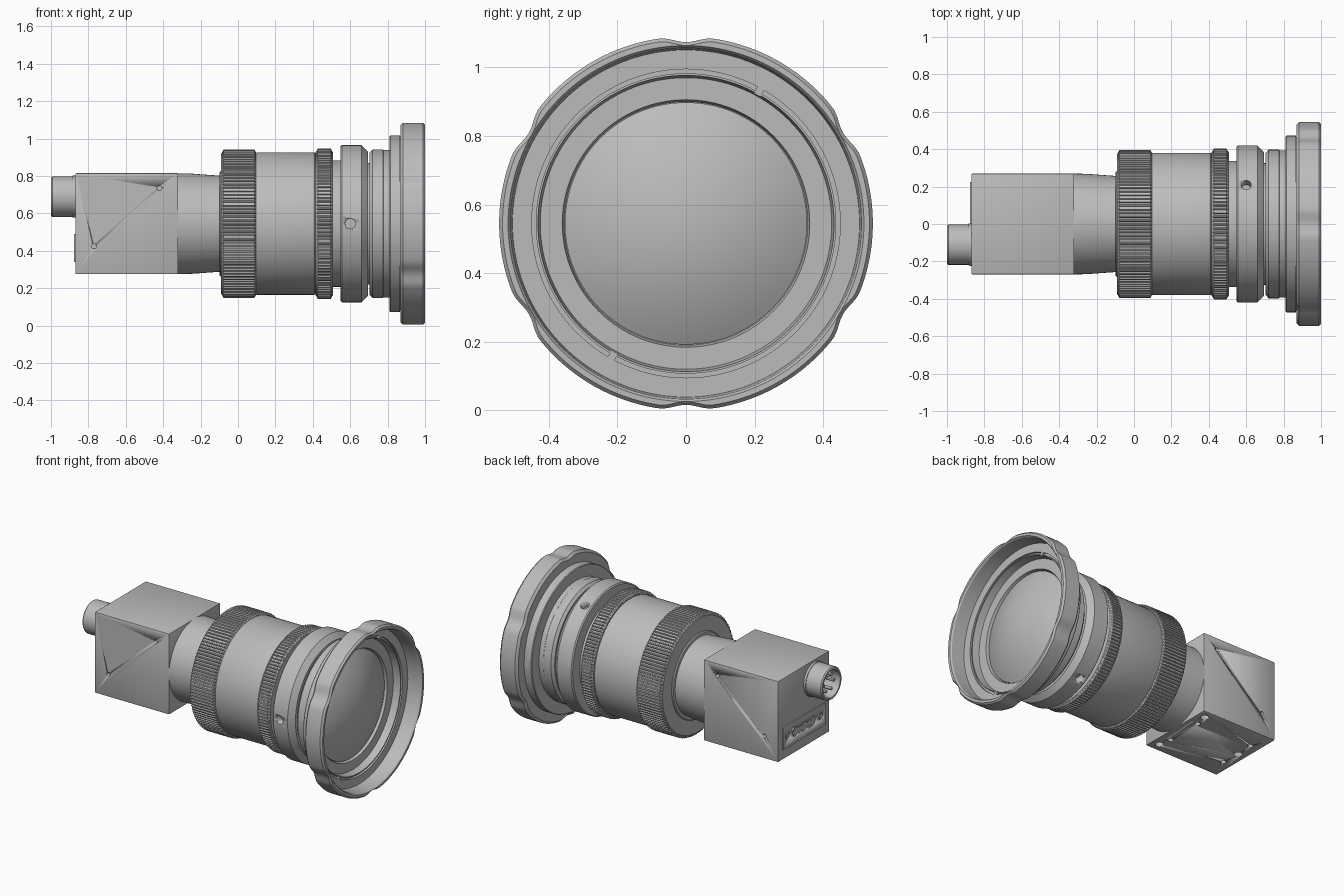
import bpy, bmesh
from math import pi, sin, cos, radians
from mathutils import Matrix, Vector

if "Cube" in bpy.data.objects:
    bpy.data.objects.remove(bpy.data.objects["Cube"])

ZC = 0.545  # height of the optical axis
TAU = 2 * pi

grey = bpy.data.materials.new("satin grey")
grey.use_nodes = True
grey.diffuse_color = (0.5, 0.5, 0.5, 1)
grey.node_tree.nodes["Principled BSDF"].inputs["Base Color"].default_value = grey.diffuse_color


def finish(name, bm, angle=30):
    bmesh.ops.recalc_face_normals(bm, faces=bm.faces)
    mesh = bpy.data.meshes.new(name)
    bm.to_mesh(mesh)
    bm.free()
    mesh.materials.append(grey)
    ob = bpy.data.objects.new(name, mesh)
    bpy.context.collection.objects.link(ob)
    bpy.ops.object.select_all(action='DESELECT')
    ob.select_set(True)
    bpy.context.view_layer.objects.active = ob
    bpy.ops.object.shade_smooth_by_angle(angle=radians(angle))
    return ob


def lathe(name, profile, segs=128, shape=None, y=0, z=ZC, loop=False, angle=30):
    """Turn (x, radius) points about the x axis; shape(r, a) may alter the radius."""
    bm = bmesh.new()
    rows = []
    for x, r in profile:
        row = []
        for i in range(segs):
            a = TAU * i / segs
            q = shape(r, a) if shape else r
            row.append(bm.verts.new((x, y + q * cos(a), z + q * sin(a))))
        rows.append(row)
    pairs = list(zip(rows, rows[1:])) + ([(rows[-1], rows[0])] if loop else [])
    for r0, r1 in pairs:
        for i in range(segs):
            j = (i + 1) % segs
            bm.faces.new((r0[i], r0[j], r1[j], r1[i]))
    bmesh.ops.remove_doubles(bm, verts=bm.verts, dist=1e-5)
    return finish(name, bm, angle)


def box(name, lo, hi, bevel=0.0):
    lo, hi = Vector(lo), Vector(hi)
    bm = bmesh.new()
    bmesh.ops.create_cube(bm, size=1, matrix=Matrix.Translation((lo + hi) / 2)
                          @ Matrix.Diagonal((*(hi - lo), 1)))
    if bevel:
        bmesh.ops.bevel(bm, geom=bm.edges[:], offset=bevel, segments=2, affect='EDGES', profile=0.5)
    return finish(name, bm)


def drill(target, holes):
    """Cut round holes given as (centre, direction, radius, depth)."""
    bm = bmesh.new()
    for centre, direction, radius, depth in holes:
        turn = Vector(direction).to_track_quat('Z', 'Y').to_matrix().to_4x4()
        bmesh.ops.create_cone(bm, cap_ends=True, segments=20, radius1=radius, radius2=radius,
                              depth=depth * 2, matrix=Matrix.Translation(centre) @ turn)
    cutter = finish("hole_cutter", bm)
    cutter.hide_render = True
    mod = target.modifiers.new("holes", 'BOOLEAN')
    mod.operation, mod.solver, mod.object = 'DIFFERENCE', 'EXACT', cutter
    bpy.context.view_layer.objects.active = target
    bpy.ops.object.modifier_apply(modifier=mod.name)
    bpy.data.objects.remove(cutter)


# Camera housing with side dimples and mounting holes underneath
housing = box("camera_housing", (-0.87, -0.27, 0.275), (-0.32, 0.27, 0.815), 0.006)
holes = []
for s in (-1, 1):
    holes += [((x, s * 0.27, z), (0, s, 0), 0.013, 0.03) for x, z in ((-0.42, 0.735), (-0.77, 0.425))]
    holes += [((x, s * y, 0.275), (0, 0, 1), r, 0.05)
              for x, y, r in ((-0.375, 0.21, 0.026), (-0.39, 0.125, 0.017), (-0.8, 0.125, 0.017))]
holes.append(((-0.81, 0, 0.275), (0, 0, 1), 0.026, 0.05))
drill(housing, holes)

# Round rear socket with pins
lathe("socket_collar", [(-0.885, 0), (-0.885, 0.112), (-0.865, 0.112), (-0.865, 0)], 48, y=-0.11, z=0.69)
lathe("socket_shell", [(-0.88, 0.108), (-0.993, 0.108), (-1, 0.102), (-1, 0.09), (-0.88, 0.09)],
      48, y=-0.11, z=0.69, loop=True)
for k in range(6):
    a = TAU * k / 6
    lathe(f"socket_pin_{k + 1}", [(-0.88, 0), (-0.88, 0.011), (-0.98, 0.011), (-0.985, 0)], 12,
          y=-0.11 + 0.055 * cos(a), z=0.69 + 0.055 * sin(a))

# Rear data port plate with screws and a long slot
plate = box("port_plate", (-0.877, -0.225, 0.34), (-0.86, 0.225, 0.49), 0.004)
drill(plate, [((-0.877, y, 0.415), (1, 0, 0), r, 0.012)
              for y, r in ((-0.175, 0.022), (0.175, 0.022), (-0.09, 0.032), (0, 0.032), (0.09, 0.032))])
drill(plate, [((-0.877, s * 0.045, 0.415), (1, 0, 0), 0.024, 0.012) for s in (-1, 1)])

# Lens neck and rear shoulder
lathe("lens_neck", [(-0.33, 0), (-0.33, 0.27), (-0.25, 0.268), (-0.1, 0.257), (-0.08, 0.257), (-0.08, 0)])
lathe("rear_shoulder", [(-0.1, 0), (-0.1, 0.275), (-0.094, 0.281), (-0.07, 0.281), (-0.07, 0)])


# Two knurled grip rings
def knurl(teeth, depth):
    def shape(r, a):
        phase = round(a / TAU * teeth * 4) % 4
        return r - depth if r > 0.39 and phase > 1 else r
    return shape


def grip_ring(name, x0, x1, r, teeth):
    c = 0.012
    lathe(name + "_core", [(x0, 0), (x0, r - 0.02), (x0 + c, r - 0.007), (x1 - c, r - 0.007),
                           (x1, r - 0.02), (x1, 0)])
    lathe(name, [(x0 + 0.004, r - 0.025), (x0 + 0.004, r - 0.015), (x0 + c, r),
                 (x1 - c, r), (x1 - 0.004, r - 0.015), (x1 - 0.004, r - 0.025)],
          teeth * 4, knurl(teeth, 0.011), loop=True, angle=20)


grip_ring("focus_grip", -0.09, 0.1, 0.396, 120)
lathe("main_barrel", [(0.08, 0), (0.08, 0.372), (0.1, 0.38), (0.41, 0.38), (0.417, 0.373), (0.417, 0)])
grip_ring("iris_grip", 0.415, 0.507, 0.403, 120)
lathe("barrel_waist", [(0.49, 0), (0.49, 0.338), (0.56, 0.338), (0.56, 0)])

# Clamp ring with three set screw holes
clamp = lathe("clamp_ring", [(0.548, 0), (0.548, 0.413), (0.555, 0.42), (0.66, 0.42),
                             (0.694, 0.385), (0.694, 0)])
screws = []
for k in range(3):
    a = pi + k * TAU / 3
    out = Vector((0, cos(a), sin(a)))
    screws.append((Vector((0.6, 0, ZC)) + out * 0.42, out, 0.027, 0.05))
drill(clamp, screws)

# Front hood, stepped outside and inside
lathe("hood_groove", [(0.68, 0), (0.68, 0.325), (0.72, 0.325), (0.72, 0)])
lathe("hood_rear", [(0.704, 0), (0.704, 0.38), (0.72, 0.397), (0.775, 0.397), (0.778, 0.394),
                    (0.82, 0.394), (0.82, 0)])
lathe("hood_body", [(0.81, 0), (0.81, 0.468), (0.815, 0.472), (0.865, 0.472), (0.865, 0.465),
                    (0.9, 0.465), (0.9, 0.45), (0.885, 0.45), (0.885, 0.438), (0.898, 0.438),
                    (0.898, 0.432), (0.85, 0.425), (0.85, 0.361), (0.825, 0.355), (0.825, 0)])


# Front rim with six shallow finger scallops
def scallop(r, a):
    off = (a - radians(30) + TAU / 12) % (TAU / 6) - TAU / 12
    return r - 0.008 * (1 + cos(pi * off / 0.15)) if r > 0.52 and abs(off) < 0.15 else r


lathe("front_rim", [(0.868, 0.46), (0.868, 0.53), (0.882, 0.545), (0.988, 0.545), (1, 0.535),
                    (1, 0.519), (0.99, 0.512), (0.9, 0.506), (0.9, 0.46)], 240, scallop, loop=True)

# Two spanner bridges across the retaining groove
for k in range(2):
    a = radians(61) + k * pi
    bm = bmesh.new()
    bmesh.ops.create_cube(bm, size=1, matrix=Matrix.Translation((0.89, 0.44 * cos(a), ZC + 0.44 * sin(a)))
                          @ Matrix.Rotation(a, 4, 'X') @ Matrix.Diagonal((0.021, 0.024, 0.022, 1)))
    finish(f"spanner_bridge_{k + 1}", bm)

# Domed front glass
dome = [(0.835 + 0.1 * (1 - (1 - i / 16) ** 2), 0.353 * (1 - i / 16)) for i in range(17)]
lathe("front_glass", [(0.82, 0), (0.82, 0.353)] + dome)
